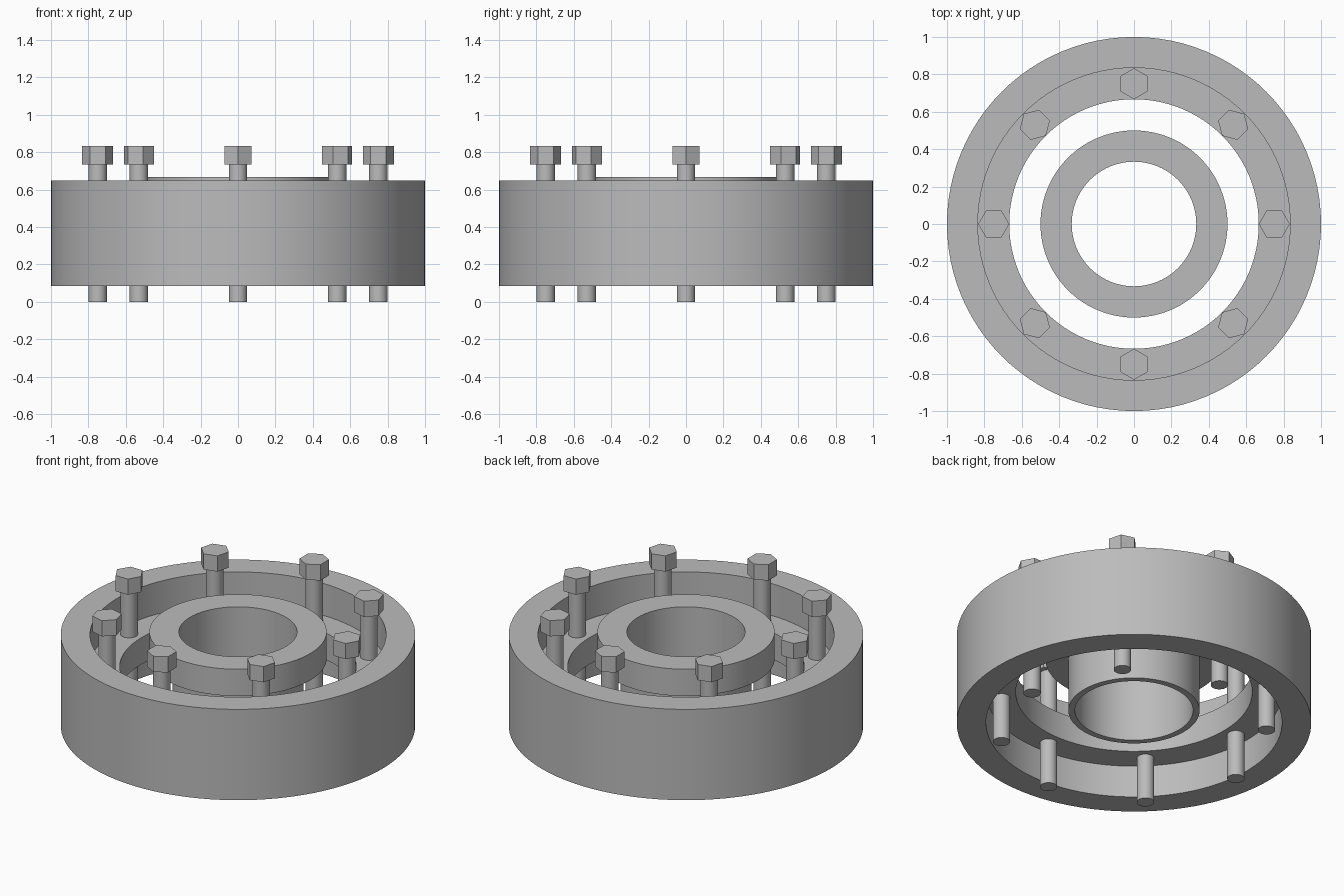
import bpy
import bmesh
from math import cos, sin, tau, radians

if "Cube" in bpy.data.objects:
    bpy.data.objects.remove(bpy.data.objects["Cube"], do_unlink=True)

steel = bpy.data.materials.new("plain_grey_steel")
steel.use_nodes = True
grey = (0.5, 0.5, 0.5, 1)
steel.diffuse_color = grey
steel.node_tree.nodes["Principled BSDF"].inputs["Base Color"].default_value = grey


def finish(name, bm):
    bmesh.ops.recalc_face_normals(bm, faces=bm.faces)
    mesh = bpy.data.meshes.new(name)
    bm.to_mesh(mesh)
    bm.free()
    mesh.materials.append(steel)
    obj = bpy.data.objects.new(name, mesh)
    bpy.context.collection.objects.link(obj)
    bpy.ops.object.select_all(action="DESELECT")
    obj.select_set(True)
    bpy.context.view_layer.objects.active = obj
    bpy.ops.object.shade_smooth_by_angle(angle=radians(30))
    return obj


def lathe(name, profile, steps=96):
    """Turn a closed (radius, height) profile around the z axis."""
    bm = bmesh.new()
    rings = [[bm.verts.new((r * cos(tau * i / steps), r * sin(tau * i / steps), z))
              for r, z in profile] for i in range(steps)]
    count = len(profile)
    for i in range(steps):
        a, b = rings[i], rings[(i + 1) % steps]
        for j in range(count):
            k = (j + 1) % count
            bm.faces.new((a[j], b[j], b[k], a[k]))
    return finish(name, bm)


def prism(bm, radius, bottom, top, sides):
    """Add a capped upright prism, with a corner on +x."""
    low, high = [[bm.verts.new((radius * cos(tau * i / sides),
                                radius * sin(tau * i / sides), z))
                  for i in range(sides)] for z in (bottom, top)]
    for i in range(sides):
        k = (i + 1) % sides
        bm.faces.new((low[i], low[k], high[k], high[i]))
    bm.faces.new(low)
    bm.faces.new(high)


# Outer rim with its inward web
lathe("outer_rim", [(1, 0.085), (1, 0.65), (0.835, 0.65), (0.835, 0.451),
                    (0.667, 0.451), (0.667, 0.285), (0.835, 0.285), (0.835, 0.085)])

# Hub: wide collar above a thin sleeve
lathe("hub", [(0.333, 0.165), (0.37, 0.165), (0.37, 0.5),
              (0.5, 0.5), (0.5, 0.667), (0.333, 0.667)])

# Eight bolts through the web, hexagon corners pointing outward
bm = bmesh.new()
prism(bm, 0.049, 0, 0.735, 32)
prism(bm, 0.083, 0.735, 0.833, 6)
first = finish("bolt", bm)
for i in range(8):
    bolt = first if i == 0 else first.copy()
    if i:
        bpy.context.collection.objects.link(bolt)
    angle = tau * i / 8
    bolt.location = (0.75 * cos(angle), 0.75 * sin(angle), 0)
    bolt.rotation_euler.z = angle
